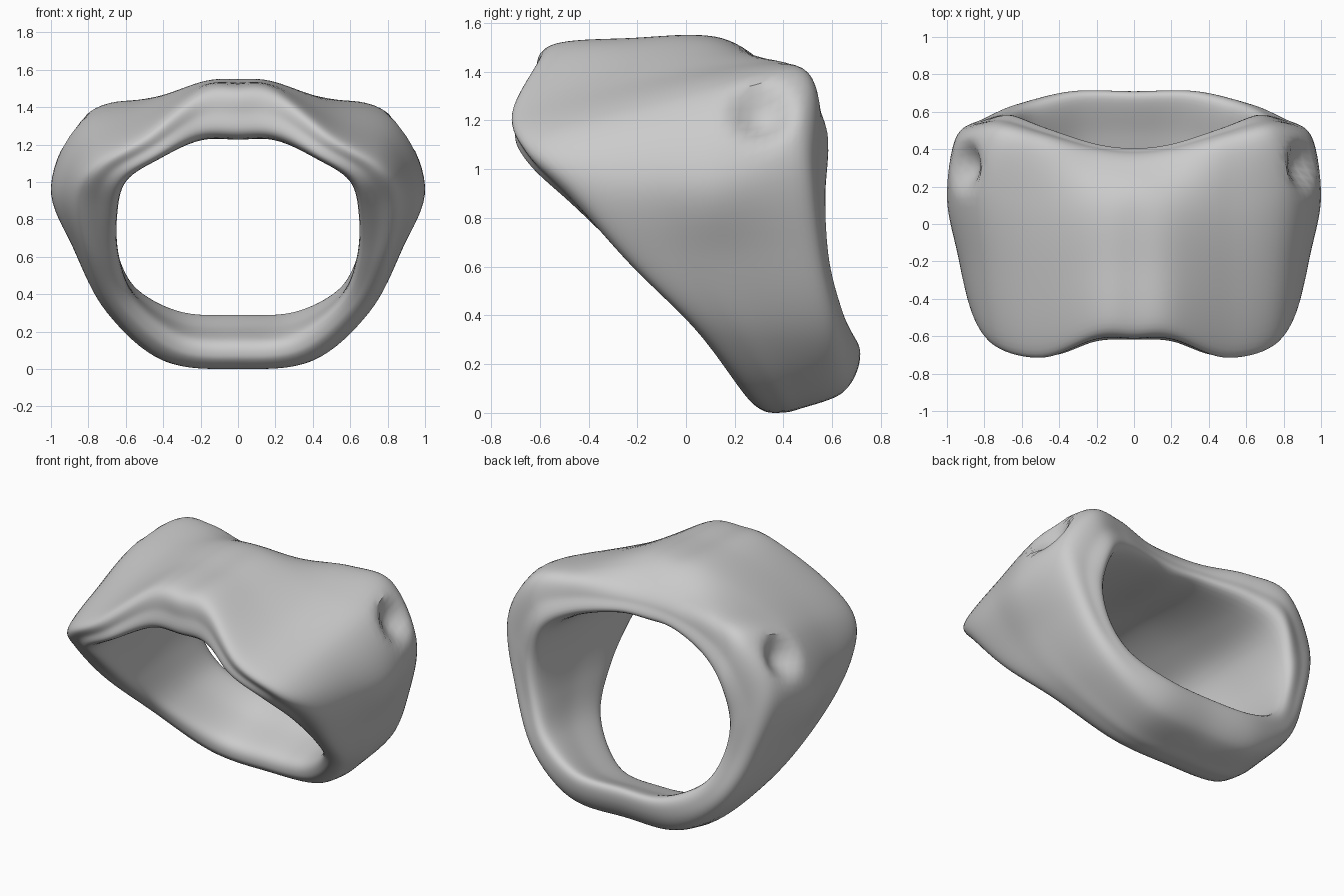
import bpy, bmesh
from mathutils import Vector as V

if "Cube" in bpy.data.objects:
    bpy.data.objects.remove(bpy.data.objects["Cube"])

# Rim and wall guide lines: right half, from top centre round the side to bottom centre
outer_back = [(0, .31, 1.45), (.22, .34, 1.44), (.5, .42, 1.44), (.76, .48, 1.38), (.95, .46, 1.06),
              (.86, .50, .66), (.68, .58, .32), (.38, .635, .11), (0, .635, .09)]
outer_mid = [(0, .12, 1.55), (.2, .1, 1.535), (.5, .1, 1.435), (.84, .18, 1.33), (1.0, .15, .98),
             (.88, .18, .65), (.70, .33, .31), (.40, .45, .06), (0, .47, .025)]
outer_front = [(0, -.56, 1.51), (.2, -.56, 1.49), (.5, -.67, 1.27), (.77, -.61, 1.11), (.87, -.44, .92),
               (.82, -.21, .63), (.68, .08, .33), (.38, .28, .06), (0, .32, .015)]
inner_front = [(0, -.56, 1.24), (.2, -.57, 1.235), (.42, -.63, 1.13), (.60, -.57, 1.01), (.65, -.38, .83),
               (.64, -.13, .6), (.55, .1, .38), (.3, .26, .19), (0, .29, .16)]
inner_back = [(0, .36, 1.26), (.2, .38, 1.26), (.46, .46, 1.20), (.63, .53, 1.08), (.69, .53, .85),
              (.65, .55, .62), (.54, .61, .43), (.3, .68, .31), (0, .68, .295)]
STEPS = 8


def spline(points, steps=STEPS):
    """Closed smooth curve through all points."""
    out, n = [], len(points)
    for i in range(n):
        a, b, c, d = (points[(i + k) % n] for k in (-1, 0, 1, 2))
        for s in range(steps):
            t = s / steps
            out.append(.5 * (2 * b + (c - a) * t + (2 * a - 5 * b + 4 * c - d) * t * t
                             + (3 * b - a - 3 * c + d) * t ** 3))
    return out


# Cross-sections of the wall, with rounded front and back lips
sections = []
for ob, om, of, fi, ib in zip(*[[V(p) for p in line] for line in
                                (outer_back, outer_mid, outer_front, inner_front, inner_back)]):
    front, back = (of + fi) / 2, (ob + ib) / 2
    along = (front - back).normalized() * .05
    out = (of - fi).normalized() * .012
    sections.append([ob, om, (om + of) / 2 + out, of, front + along, fi,
                     (fi + ib) / 2, ib, back - along])
mirrored = [[V((-p.x, p.y, p.z)) for p in sec] for sec in sections[-2:0:-1]]
ring = sections + mirrored

# Skin the sections in both directions
rails = [spline([sec[k] for sec in ring]) for k in range(len(ring[0]))]
grid = [spline(list(sec)) for sec in zip(*rails)]

bm = bmesh.new()
verts = [[bm.verts.new(p) for p in row] for row in grid]
n, m = len(verts), len(verts[0])
for i in range(n):
    for j in range(m):
        a, b = (i + 1) % n, (j + 1) % m
        bm.faces.new((verts[i][j], verts[i][b], verts[a][b], verts[a][j]))

# Side dimples pressed into the upper shoulders
for side in (-1, 1):
    centre, push = V((.92 * side, .31, 1.25)), V((-.075 * side, 0, -.04))
    for v in bm.verts:
        r = (v.co - centre).length / .17
        if r < 1:
            v.co += push * (1 - r * r) ** 2

# Settle on the floor and centre front to back
low = min(v.co.z for v in bm.verts)
ys = [v.co.y for v in bm.verts]
bmesh.ops.translate(bm, verts=bm.verts, vec=(0, -(min(ys) + max(ys)) / 2, -low))
bmesh.ops.recalc_face_normals(bm, faces=bm.faces)

mesh = bpy.data.meshes.new("ring_body")
bm.to_mesh(mesh)
bm.free()
body = bpy.data.objects.new("ring_body", mesh)
bpy.context.collection.objects.link(body)
bpy.context.view_layer.objects.active = body
body.select_set(True)
bpy.ops.object.shade_smooth_by_angle()
